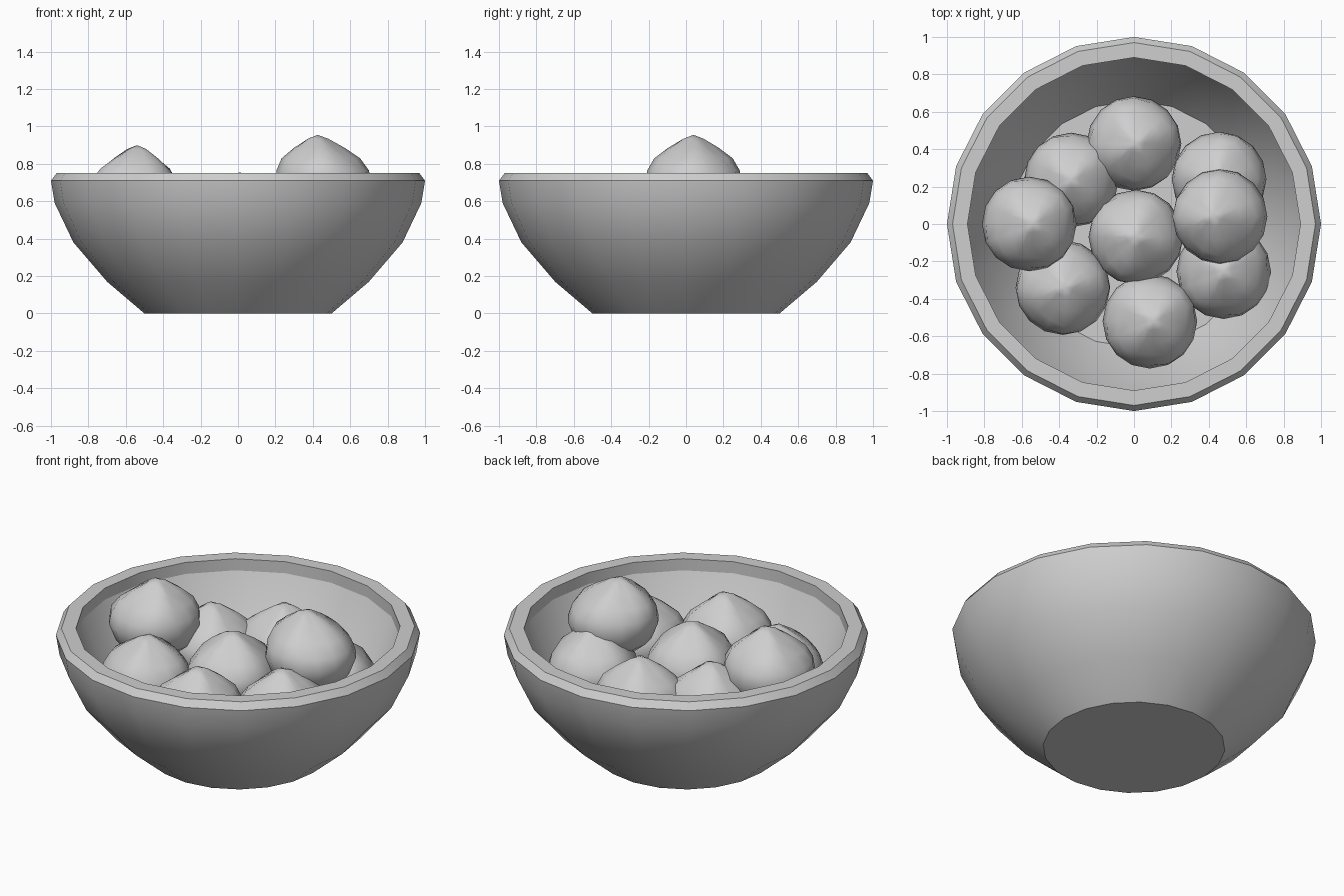
import bpy, bmesh, math, random

random.seed(4)
cube = bpy.data.objects.get("Cube")
if cube:
    bpy.data.objects.remove(cube, do_unlink=True)

# Single clay grey
clay = bpy.data.materials.new("clay_grey")
clay.use_nodes = True
GREY = (0.62, 0.62, 0.62, 1)
clay.diffuse_color = GREY
clay.node_tree.nodes["Principled BSDF"].inputs["Base Color"].default_value = GREY


def lathe(name, profile, sides, warp=None, smooth=180):
    """Spin (radius, height) points round z; the ends must lie on the axis."""
    bm = bmesh.new()
    rings = []
    for r, z in profile:
        if r == 0:
            rings.append([bm.verts.new((0, 0, z))] * sides)
            continue
        ring = []
        for i in range(sides):
            a = math.tau * i / sides
            k = warp(a, z) if warp else 1
            ring.append(bm.verts.new((r * k * math.sin(a), r * k * math.cos(a), z)))
        rings.append(ring)
    for low, high in zip(rings, rings[1:]):
        for i in range(sides):
            j = (i + 1) % sides
            corners = dict.fromkeys((low[i], low[j], high[j], high[i]))
            bm.faces.new(list(corners))
    bmesh.ops.recalc_face_normals(bm, faces=bm.faces)
    mesh = bpy.data.meshes.new(name)
    bm.to_mesh(mesh)
    bm.free()
    mesh.materials.append(clay)
    obj = bpy.data.objects.new(name, mesh)
    bpy.context.collection.objects.link(obj)
    bpy.ops.object.select_all(action='DESELECT')
    obj.select_set(True)
    bpy.context.view_layer.objects.active = obj
    bpy.ops.object.shade_smooth_by_angle(angle=math.radians(smooth))
    return obj


# Bowl: base, outer wall, bevelled rim, inner lip, inner wall, floor
lathe("bowl", [(0, 0), (0.5, 0), (0.7, 0.17), (0.88, 0.38), (0.98, 0.59),
               (1, 0.71), (0.97, 0.75), (0.89, 0.75), (0.89, 0.68),
               (0.79, 0.46), (0.66, 0.27), (0, 0.27)], 20, smooth=22)

# Dumpling profile, measured down from the pinched tip
DUMPLING = [(0, -0.45), (0.13, -0.43), (0.215, -0.36), (0.253, -0.26),
            (0.24, -0.19), (0.195, -0.125), (0.125, -0.07), (0.05, -0.02), (0, 0)]


def pleats(a, z):
    """Twisted folds that fade out towards the belly."""
    fade = max(0, 1 + z / 0.24)
    return 1 + 0.16 * fade * math.cos(4 * a + 9 * z)


# Dumplings: x, y, tip height, sideways lean of the tip
PLACES = [(0.01, -0.07, 0.755, 0), (0, 0.43, 0.735, 0.01),
          (-0.335, 0.235, 0.72, 0), (-0.56, 0, 0.9, 0.02),
          (-0.38, -0.34, 0.735, 0.01), (0.085, -0.52, 0.735, 0.02),
          (0.48, -0.255, 0.725, 0), (0.46, 0.04, 0.955, -0.035),
          (0.455, 0.24, 0.73, 0)]
for n, (x, y, tip, lean) in enumerate(PLACES, 1):
    turn = random.uniform(0, math.tau)
    dumpling = lathe(f"dumpling_{n}", DUMPLING, 16,
                     warp=lambda a, z: pleats(a + turn, z))
    # Lean only the upper folds
    for v in dumpling.data.vertices:
        v.co.x += lean * max(0, 1 + v.co.z / 0.24)
    dumpling.location = (x, y, tip)
